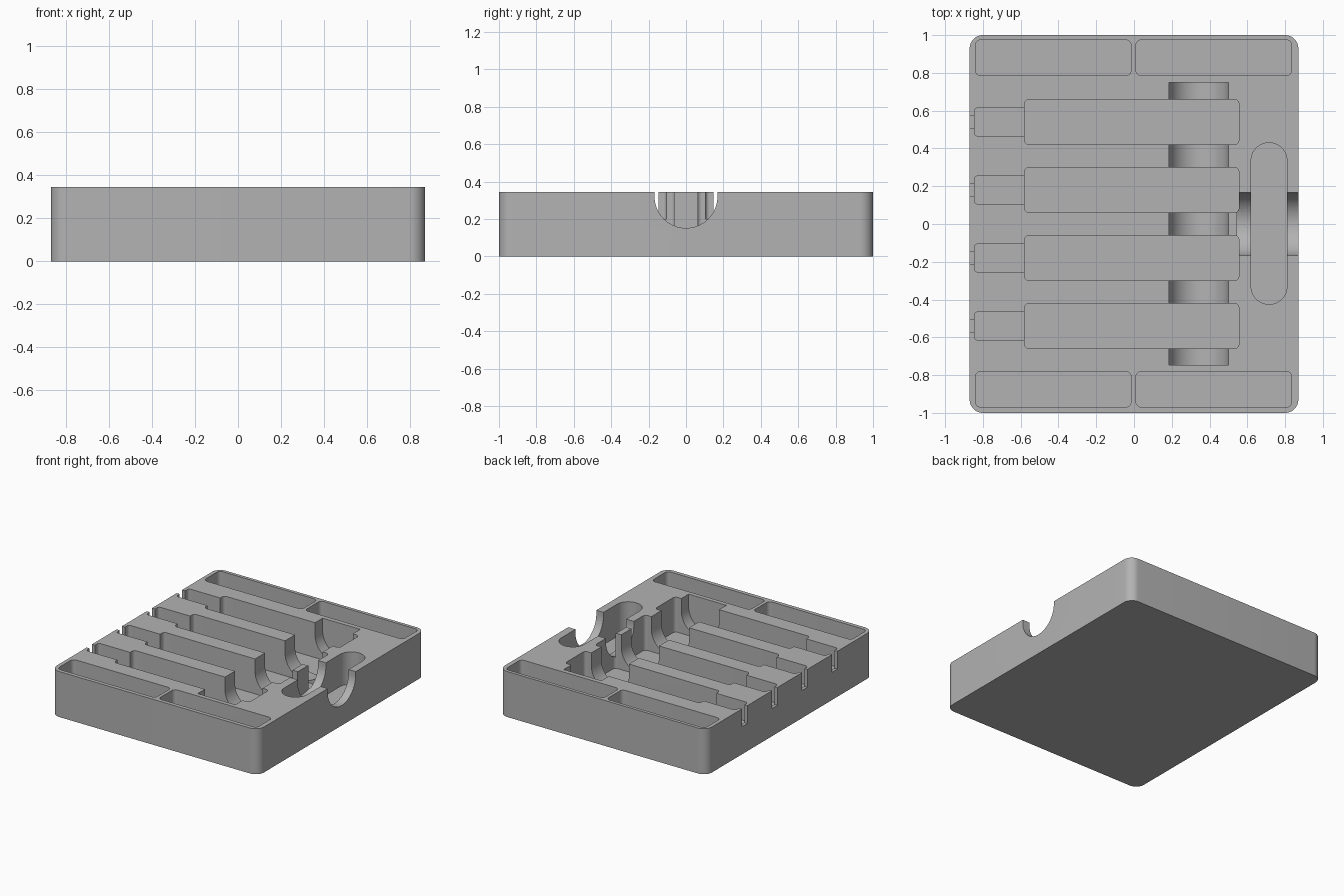
import bpy, bmesh, math
from mathutils import Vector

if "Cube" in bpy.data.objects:
    bpy.data.objects.remove(bpy.data.objects["Cube"])

TOP = 0.345      # height of the block
OVER = 0.45      # cutters rise above the top


def rounded_rect(x0, x1, y0, y1, r, steps=8):
    """Outline of a rectangle with rounded corners, anticlockwise."""
    pts = []
    corners = [(x1 - r, y1 - r, 0), (x0 + r, y1 - r, 90),
               (x0 + r, y0 + r, 180), (x1 - r, y0 + r, 270)]
    for cx, cy, start in corners:
        for i in range(steps + 1):
            a = math.radians(start + 90 * i / steps)
            pts.append((cx + r * math.cos(a), cy + r * math.sin(a)))
    return pts


def u_profile(c, zc, r, steps=32):
    """Half circle below zc with straight sides up past the top."""
    pts = [(c + r, OVER), (c - r, OVER)]
    for i in range(steps + 1):
        a = math.pi + math.pi * i / steps
        pts.append((c + r * math.cos(a), zc + r * math.sin(a)))
    return pts


def prism(name, points, extrude):
    """Closed solid from a 3D outline pushed along a vector."""
    bm = bmesh.new()
    face = bm.faces.new([bm.verts.new(p) for p in points])
    new = bmesh.ops.extrude_face_region(bm, geom=[face])["geom"]
    bmesh.ops.translate(bm, vec=Vector(extrude),
                        verts=[v for v in new if isinstance(v, bmesh.types.BMVert)])
    bmesh.ops.remove_doubles(bm, verts=bm.verts, dist=1e-5)
    bmesh.ops.recalc_face_normals(bm, faces=bm.faces)
    mesh = bpy.data.meshes.new(name)
    bm.to_mesh(mesh)
    bm.free()
    ob = bpy.data.objects.new(name, mesh)
    bpy.context.collection.objects.link(ob)
    return ob


def slab(name, x0, x1, y0, y1, r, z0, z1=OVER, steps=8):
    pts = [(x, y, z0) for x, y in rounded_rect(x0, x1, y0, y1, r, steps)]
    return prism(name, pts, (0, 0, z1 - z0))


# Block
tray = slab("organizer_tray", -0.87, 0.87, -1, 1, 0.07, 0, TOP, 12)
grey = bpy.data.materials.new("plain grey")
grey.diffuse_color = (0.45, 0.45, 0.45, 1)
grey.use_nodes = True
grey.node_tree.nodes["Principled BSDF"].inputs["Base Color"].default_value = grey.diffuse_color
tray.data.materials.append(grey)

cutters = []

# Four stepped slots: wide body, narrower neck, thin cable exit
for y in (-0.54, -0.18, 0.18, 0.54):
    cutters.append(slab("slot_body", -0.58, 0.555, y - 0.12, y + 0.12, 0.025, 0.08))
    cutters.append(slab("slot_neck", -0.845, -0.5, y - 0.075, y + 0.075, 0.02, 0.2))
    cutters.append(slab("cable_exit", -0.95, -0.8, y - 0.032, y + 0.032, 0.005, 0.21))

# Long side pockets
for y0, y1 in ((0.785, 0.975), (-0.97, -0.78)):
    for x0, x1 in ((-0.84, -0.015), (0.01, 0.835)):
        cutters.append(slab("side_pocket", x0, x1, y0, y1, 0.03, 0.08))

# Finger groove across the slots
cutters.append(prism("finger_groove",
                     [(x, -0.747, z) for x, z in u_profile(0.343, 0.25, 0.158)],
                     (0, 1.497, 0)))

# Oval pocket and the round notch through the side wall
cutters.append(slab("oval_pocket", 0.62, 0.81, -0.425, 0.43, 0.0949, 0.1, OVER, 16))
cutters.append(prism("round_notch",
                     [(0.545, y, z) for y, z in u_profile(0, 0.32, 0.168)],
                     (0.45, 0, 0)))

# Carve every cutter out of the block, then drop it
bpy.context.view_layer.objects.active = tray
tray.select_set(True)
for cutter in cutters:
    mod = tray.modifiers.new("carve", "BOOLEAN")
    mod.operation = "DIFFERENCE"
    mod.solver = "EXACT"
    mod.object = cutter
    bpy.ops.object.modifier_apply(modifier=mod.name)
    bpy.data.objects.remove(cutter, do_unlink=True)

bpy.ops.object.shade_smooth_by_angle(angle=math.radians(30))
